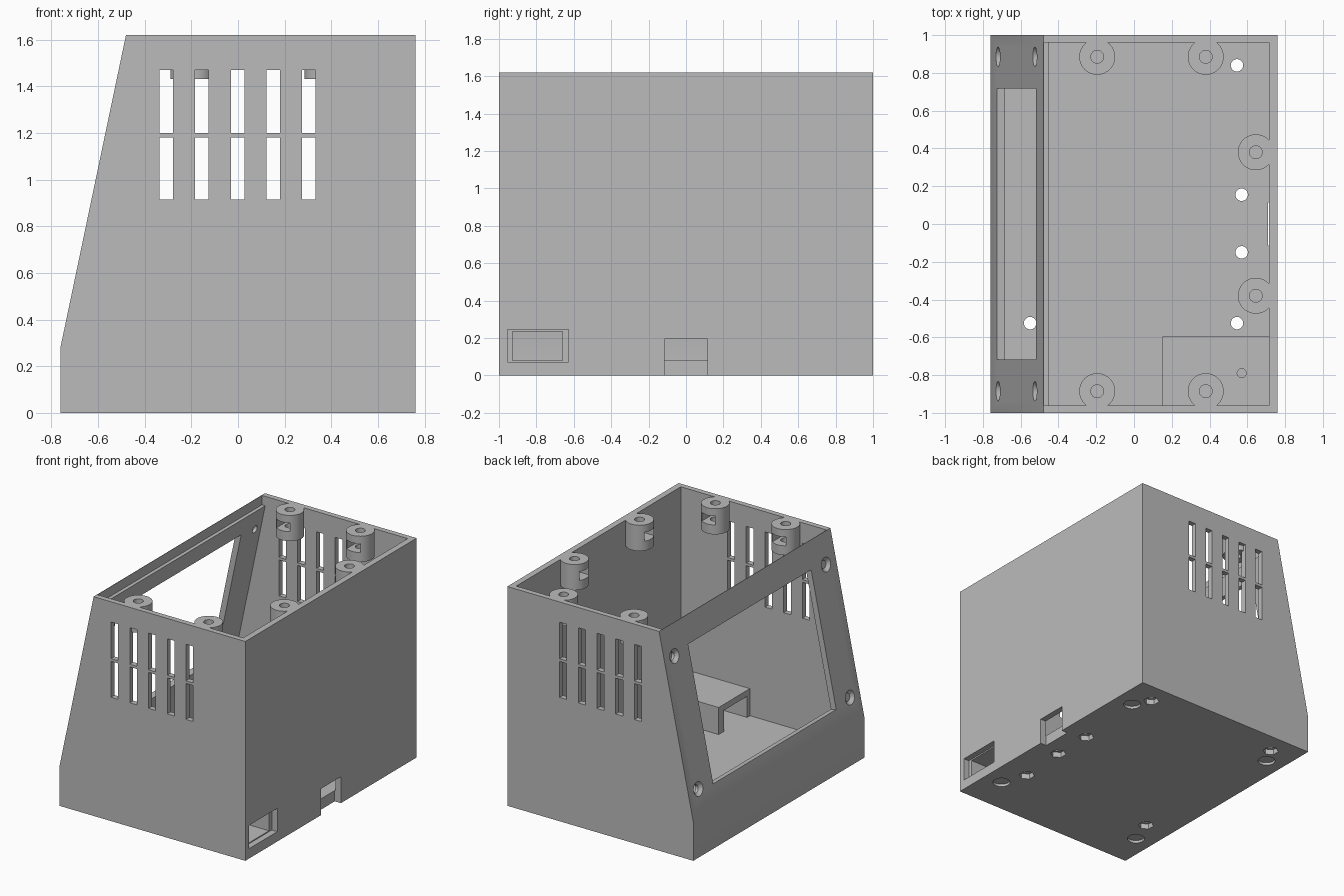
import bpy, bmesh, math
from mathutils import Matrix, Vector

cube = bpy.data.objects.get("Cube")
if cube:
    bpy.data.objects.remove(cube, do_unlink=True)

grey = bpy.data.materials.new("plain grey")
grey.use_nodes = True
grey.diffuse_color = (0.5, 0.5, 0.5, 1)
grey.node_tree.nodes["Principled BSDF"].inputs["Base Color"].default_value = (0.5, 0.5, 0.5, 1)


def make(name, bm):
    bmesh.ops.recalc_face_normals(bm, faces=bm.faces[:])
    mesh = bpy.data.meshes.new(name)
    bm.to_mesh(mesh)
    bm.free()
    mesh.materials.append(grey)
    ob = bpy.data.objects.new(name, mesh)
    bpy.context.scene.collection.objects.link(ob)
    return ob


def box(name, x, y, z, matrix=Matrix()):
    bm = bmesh.new()
    bmesh.ops.create_cube(bm, size=1)
    for v in bm.verts:
        v.co = matrix @ Vector([(r[0] + r[1]) / 2 + c * (r[1] - r[0])
                                for c, r in zip(v.co, (x, y, z))])
    return make(name, bm)


def cone(name, place, r1, r2, depth, sides=32, matrix=Matrix()):
    # Centre of the lower end sits at place
    bm = bmesh.new()
    bmesh.ops.create_cone(bm, cap_ends=True, segments=sides, radius1=r1, radius2=r2, depth=depth)
    bm.transform(matrix @ Matrix.Translation(Vector(place) + Vector((0, 0, depth / 2))))
    return make(name, bm)


def prism(name, profile, half):
    # Extrudes an x-z profile along y
    bm = bmesh.new()
    face = bm.faces.new([bm.verts.new((x, -half, z)) for x, z in profile])
    new = bmesh.ops.extrude_face_region(bm, geom=[face])["geom"]
    bmesh.ops.translate(bm, vec=(0, 2 * half, 0),
                        verts=[g for g in new if isinstance(g, bmesh.types.BMVert)])
    return make(name, bm)


def apply_bool(tool, op="DIFFERENCE"):
    tool.hide_render = True
    mod = body.modifiers.new("join", "BOOLEAN")
    mod.operation, mod.solver, mod.object = op, "EXACT", tool
    bpy.context.view_layer.objects.active = body
    bpy.ops.object.modifier_apply(modifier=mod.name)
    bpy.data.objects.remove(tool, do_unlink=True)


# Shell with sloped panel side and a stepped inner lip
X, H, T, FLOOR, KINK = 0.76, 1.62, 0.045, 0.08, 0.285
body = prism("enclosure_body", [(-X, 0), (X, 0), (X, H), (-0.48, H), (-X, KINK)], 1)
inner = X - T
apply_bool(prism("cavity", [(-inner, FLOOR), (inner, FLOOR), (inner, 1.8), (-0.477, 1.8),
                            (-0.477, 1.55), (-0.45, 1.55), (-inner, KINK)], 0.96))

# Ventilation slots through both side walls
for i in range(5):
    cx = -0.308 + i * 0.153
    for z in ((0.915, 1.18), (1.2, 1.47)):
        apply_bool(box("vent", (cx - 0.029, cx + 0.029), (-1.2, 1.2), z))

# Sloped panel frame: local x = y axis, local y = up the slope, local z = outward
up = Vector((0.28, 0, H - KINK))
length = up.length
up.normalize()
across = Vector((0, -1, 0))
out = across.cross(up)
slope = Matrix.Translation((-X, 0, KINK)) @ Matrix((across, up, out)).transposed().to_4x4()
low, high = (0.035 / 0.28 * length, 0.24 / 0.28 * length)
apply_bool(box("window", (-0.718, 0.718), (low, high), (-0.12, 0.1), slope))
for side in (-0.885, 0.885):
    for frac in (0.04, 0.235):
        s = frac / 0.28 * length
        apply_bool(cone("screw_hole", (side, s, -0.1), 0.028, 0.028, 0.2, 24, slope))
        apply_bool(cone("countersink", (side, s, -0.022), 0.028, 0.054, 0.024, 24, slope))

# Battery tunnel, its wall opening and small wire hole
apply_bool(box("tunnel", (0.15, X - 0.02), (-0.98, -0.595), (0.04, 0.28)), "UNION")
apply_bool(box("tunnel_bore", (0.1, 0.9), (-0.927, -0.66), (FLOOR, 0.235)))
apply_bool(box("wall_recess", (inner, 0.9), (-0.955, -0.627), (0.073, 0.245)))
apply_bool(cone("wire_hole", (0.57, -0.79, 0.15), 0.024, 0.024, 0.2, 24))

# Cable notch
apply_bool(box("cable_notch", (inner - 0.005, 0.9), (-0.115, 0.115), (-0.1, 0.195)))

# Floor holes with hexagonal nut pockets
for x, y in ((0.545, 0.84), (0.57, 0.155), (0.57, -0.15), (0.545, -0.525),
             (-0.55, -0.525), (-0.55, 0.84)):
    apply_bool(cone("floor_hole", (x, y, -0.1), 0.033, 0.033, 0.25, 24))
    apply_bool(cone("nut_pocket", (x, y, -0.1), 0.055, 0.055, 0.14, 6))

# Round foot recesses
for x in (-0.617, 0.617):
    for y in (-0.715, 0.715):
        apply_bool(cone("foot_recess", (x, y, -0.1), 0.06, 0.06, 0.12))

# Lid posts with screw bores and nut slots opening inwards
posts = [(x, s * 0.885, 0, -s) for x in (-0.195, 0.38) for s in (-1, 1)]
posts += [(0.645, s * 0.38, -1, 0) for s in (-1, 1)]
for x, y, dx, dy in posts:
    apply_bool(cone("post", (x, y, 1.43), 0.095, 0.095, H - 1.43, 40), "UNION")
    apply_bool(cone("bore", (x, y, 1.4), 0.034, 0.034, 0.3, 24))
    turn = Matrix.Translation((x, y, 0)) @ Matrix.Rotation(math.atan2(dy, dx), 4, "Z")
    apply_bool(box("nut_slot", (-0.055, 0.15), (-0.055, 0.055), (1.5, 1.565), turn))

# Smooth the round parts, keep edges sharp
bpy.ops.object.select_all(action="DESELECT")
body.select_set(True)
bpy.context.view_layer.objects.active = body
bpy.ops.object.shade_smooth_by_angle(angle=math.radians(30))
